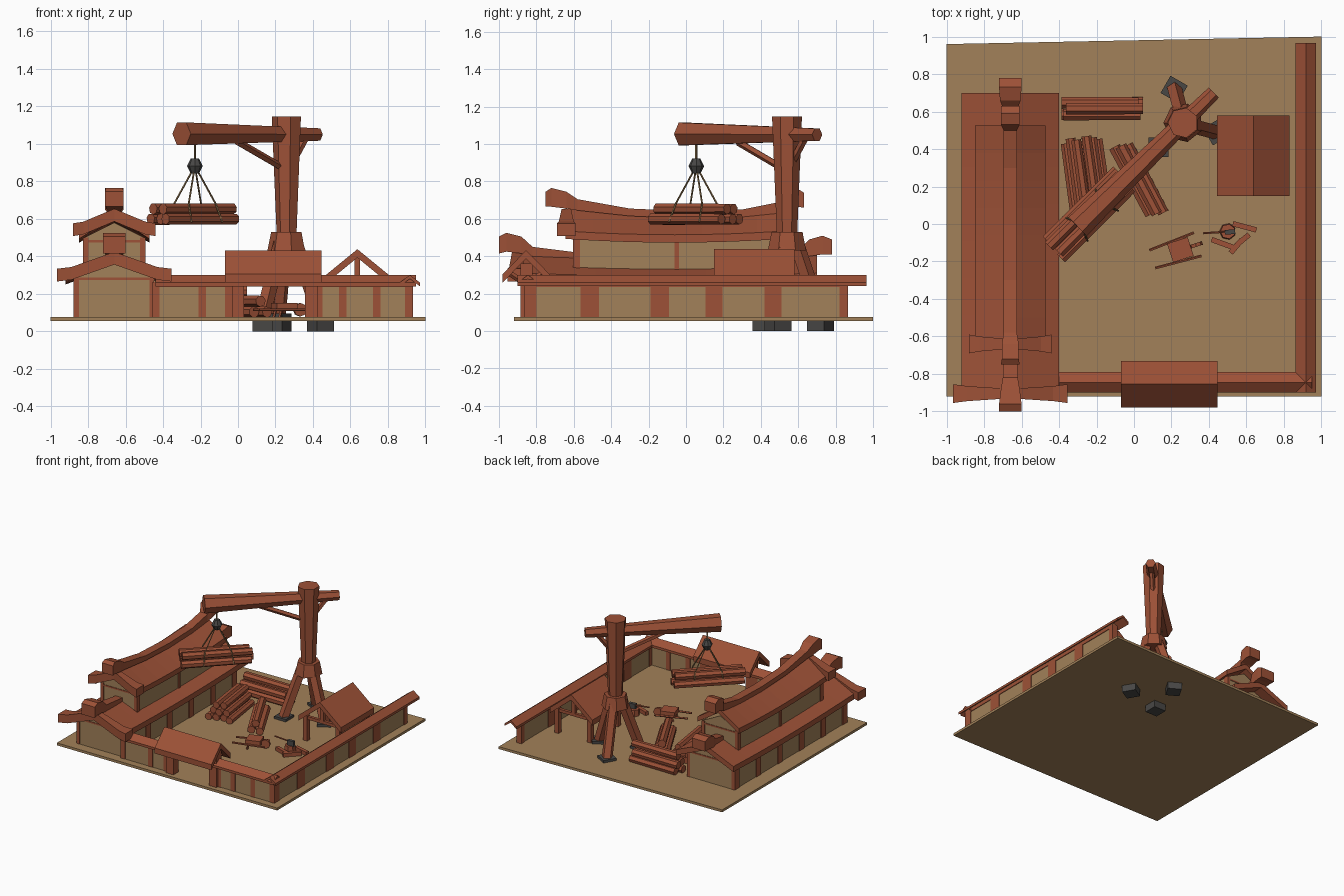
import bpy, bmesh, math
from mathutils import Vector, Matrix

if "Cube" in bpy.data.objects:
    bpy.data.objects.remove(bpy.data.objects["Cube"])


def material(name, rgb):
    m = bpy.data.materials.new(name)
    m.diffuse_color = (*rgb, 1)
    m.use_nodes = True
    m.node_tree.nodes["Principled BSDF"].inputs["Base Color"].default_value = m.diffuse_color
    return m


WOOD = material("red_brown_wood", (0.34, 0.083, 0.038))
TAN = material("sandy_tan", (0.36, 0.22, 0.10))
STONE = material("dark_stone", (0.065, 0.063, 0.06))
ROPE = material("rope", (0.27, 0.17, 0.075))
G = 0.075  # ground level


def loft(name, rings, mat):
    """Closed solid through a list of equal-length rings."""
    bm = bmesh.new()
    vs = [[bm.verts.new(p) for p in r] for r in rings]
    n = len(rings[0])
    for a, b in zip(vs, vs[1:]):
        for i in range(n):
            j = (i + 1) % n
            bm.faces.new((a[i], a[j], b[j], b[i]))
    bm.faces.new(vs[0][::-1])
    bm.faces.new(vs[-1])
    bmesh.ops.recalc_face_normals(bm, faces=bm.faces)
    me = bpy.data.meshes.new(name)
    bm.to_mesh(me)
    bm.free()
    ob = bpy.data.objects.new(name, me)
    bpy.context.collection.objects.link(ob)
    me.materials.append(mat)
    return ob


def box(name, x, y, z, mat, rot=0):
    """Box from (min, max) ranges, turned about its own centre."""
    c = Vector((sum(x) / 2, sum(y) / 2, 0))
    R = Matrix.Rotation(math.radians(rot), 3, 'Z')
    ring = [(x[0], y[0]), (x[1], y[0]), (x[1], y[1]), (x[0], y[1])]
    return loft(name, [[c + R @ (Vector((p[0], p[1], h)) - c) for p in ring] for h in z], mat)


def rod(name, p0, p1, r0, r1, mat=WOOD, n=7, spin=0):
    p0, p1 = Vector(p0), Vector(p1)
    q = (p1 - p0).to_track_quat('Z', 'Y')
    return loft(name, [[p + q @ Vector((r * math.cos(spin + k * math.tau / n), r * math.sin(spin + k * math.tau / n), 0))
                        for k in range(n)] for p, r in ((p0, r0), (p1, r1))], mat)


def roof(name, c, half, ends, ze, zr, t, axis='y', sag=0, steps=1):
    """Gable roof shell along an axis; sag lifts both ends."""
    rings = []
    for i in range(steps + 1):
        s = i / steps
        d = ends[0] + (ends[1] - ends[0]) * s
        k = sag * (2 * s - 1) ** 2
        prof = [(-half, ze - t + k / 2), (-half, ze + k / 2), (0, zr + k), (half, ze + k / 2),
                (half, ze - t + k / 2), (0, zr - t + k)]
        rings.append([(c + u, d, v) if axis == 'y' else (d, c + u, v) for u, v in prof])
    return loft(name, rings, WOOD)


def ridge(name, x, stations):
    """Beam along y; stations are y, z, half width, half height."""
    loft(name, [[(x - w, y, z - h), (x + w, y, z - h), (x + w, y, z + h), (x - w, y, z + h)]
                for y, z, w, h in stations], WOOD)


def bargeboard(name, x, y, half, z_end, z_mid):
    st = [(-half, z_end - .005, .05), (-half * .75, z_end + .004, .04), (0, z_mid, .025),
          (half * .75, z_end + .004, .04), (half, z_end - .005, .05)]
    loft(name, [[(x + u, y - w, z - .034), (x + u, y + w, z - .034), (x + u, y + w, z + .034), (x + u, y - w, z + .034)]
                for u, z, w in st], WOOD)


def hall(name, x, half, y, z0, ze, zp):
    """Walls with gable ends."""
    prof = [(-half, z0), (half, z0), (half, ze), (0, zp), (-half, ze)]
    loft(name, [[(x + u, d, v) for u, v in prof] for d in y], TAN)


# ground slab
loft("ground", [[(-1, -.92, z), (1, -.92, z), (1, 1, z), (-1, .96, z)] for z in (.055, G)], TAN)

# long two-tier hall
X = -.66
hall("lower_hall_walls", X, .212, (-.84, .62), G, .28, .37)
roof("lower_hall_roof", X, .26, (-.88, .70), .295, .39, .045, sag=.03, steps=8)
hall("upper_hall_walls", X, .16, (-.60, .50), .28, .5, .58)
roof("upper_hall_roof", X, .188, (-.645, .525), .515, .615, .042, sag=.04, steps=8)
ridge("upper_ridge", X, [(-.75, .705, .05, .04), (-.72, .715, .045, .05), (-.64, .70, .045, .045), (-.58, .675, .035, .03),
                         (-.3, .635, .035, .02), (0, .622, .035, .02), (.3, .63, .035, .02), (.5, .66, .035, .03),
                         (.53, .70, .05, .05), (.59, .715, .05, .05), (.63, .70, .05, .04)])
ridge("lower_ridge_front", X, [(-1, .46, .06, .045), (-.96, .475, .06, .05), (-.88, .46, .05, .045), (-.82, .42, .04, .03), (-.58, .40, .03, .02)])
ridge("lower_ridge_back", X, [(.48, .40, .03, .02), (.62, .42, .04, .03), (.66, .445, .055, .045), (.73, .46, .06, .05), (.78, .45, .06, .04)])
bargeboard("lower_bargeboard", X, -.905, .305, .305, .39)
bargeboard("upper_bargeboard", X, -.64, .22, .547, .62)

# painted timber on the hall walls
for s in (-1, 1):
    for k in range(6):
        y = -.81 + k * .28
        box("lower_hall_timber", (X + s * .214 - .004, X + s * .214 + .004), (y - .03, y + .03), (G, .28), WOOD)
    box("lower_hall_band", (X + s * .214 - .004, X + s * .214 + .004), (-.84, .62), (.25, .28), WOOD)
    for y in (-.585, -.05, .485):
        w = .018 if abs(y) > .1 else .012
        box("upper_hall_timber", (X + s * .162 - .004, X + s * .162 + .004), (y - w, y + w), (.3, .5), WOOD)
    for yy, xx, z, h in ((-.84, .2, (G, .28), .012), (.62, .2, (G, .28), .012), (-.6, .15, (.35, .5), .012), (.5, .15, (.35, .5), .012)):
        box("gable_corner_timber", (X + s * xx - h, X + s * xx + h), (yy - .004, yy + .004), z, WOOD)
for y, w, z in ((-.84, .21, .275), (.62, .21, .275), (-.6, .15, .475), (.5, .15, .475)):
    box("gable_band", (X - w, X + w), (y - .004, y + .004), (z, z + .012), WOOD)

# yard walls with little roofs
box("right_wall", (.895, .93), (-.86, .86), (G, .27), TAN)
for a, b in ((-.865, -.80), (-.565, -.465), (-.19, -.09), (.105, .195), (.42, .51), (.82, .865)):
    box("right_wall_post", (.89, .935), (a, b), (G, .26), WOOD)
box("right_wall_band", (.89, .935), (-.86, .86), (.236, .262), WOOD)
for a, b, posts in ((-.45, -.02, (-.44, -.19, -.05)), (.41, .93, (.43, .56, .74))):
    box("front_wall", (a, b), (-.862, -.828), (G, .27), TAN)
    box("front_wall_band", (a, b), (-.866, -.824), (.236, .262), WOOD)
    for p in posts:
        box("front_wall_post", (p - .02, p + .02), (-.866, -.824), (G, .26), WOOD)
roof("right_wall_roof", .917, .054, (-.9, .965), .26, .30, .02)
roof("front_wall_roof", -.845, .054, (-.44, .95), .26, .30, .02, axis='x')

# gatehouse
roof("gate_roof", -.855, .125, (-.07, .445), .305, .432, .045, axis='x')
for x in (0, .39):
    box("gate_post", (x - .033, x + .033), (-.885, -.82), (G, .36), WOOD)
    for s in (-1, 1):
        rod("gate_brace", (x, -.855, .25), (x, -.855 + s * .09, .31), .015, .015, n=4)

# open shed
roof("shed_roof", .637, .193, (.15, .58), .28, .438, .045)
for y in (.19, .54):
    for x in (.49, .785):
        box("shed_post", (x - .018, x + .018), (y - .018, y + .018), (G, .28), WOOD)
    box("shed_tie_beam", (.48, .795), (y - .012, y + .012), (.25, .275), WOOD)
    box("shed_king_post", (.622, .652), (y - .012, y + .012), (.26, .41), WOOD)

# crane
P = Vector((.262, .54, 0))
D = Vector((1, .985, 0)).normalized()
for a in (105, 225, 345):
    d = Vector((math.cos(math.radians(a)), math.sin(math.radians(a)), 0))
    f = P + d * .185
    box("crane_footing", (f.x - .053, f.x + .053), (f.y - .053, f.y + .053), (0, .095), STONE, rot=a - 45 if a != 225 else 0)
    rod("crane_leg", f + Vector((0, 0, .08)), P + d * .05 + Vector((0, 0, .47)), .042, .042, n=5)
rod("crane_collar", P + Vector((0, 0, .43)), P + Vector((0, 0, .53)), .105, .085)
rod("crane_mast", P + Vector((0, 0, .5)), P + Vector((0, 0, 1.147)), .055, .082)


def along(t, z):
    return P + D * t + Vector((0, 0, z))


rod("crane_boom", along(-.79, 1.054), along(.23, 1.05), .07, .038, n=6)
rod("crane_front_brace", along(-.03, .87), along(-.37, 1.01), .02, .02, n=5)
rod("crane_back_brace", along(.03, .89), along(.14, 1.035), .02, .02, n=5)

# hook and ropes
H = Vector((-.23, .055, .882))
rod("hoist_rope", H, H + Vector((0, 0, .13)), .006, .006, ROPE, 4)
rod("hook_block_lower", H - Vector((0, 0, .04)), H, .022, .042, STONE, 8)
rod("hook_block_upper", H, H + Vector((0, 0, .04)), .042, .022, STONE, 8)
N = Vector((-D.y, D.x, 0))
for s in (-1, 1):
    for r in (-1, 1):
        top = H + D * s * .1 + N * r * .055 + Vector((0, 0, -.2))
        low = H + D * s * .115 + N * r * .092 + Vector((0, 0, -.30))
        rod("sling_rope", H, top, .005, .005, ROPE, 4)
        rod("sling_rope_side", top, low, .005, .005, ROPE, 4)


def pile(name, c, angle, length, r, rows, z0):
    """Stacked logs; rows gives the count in each layer."""
    d = Vector((math.cos(math.radians(angle)), math.sin(math.radians(angle)), 0))
    n = Vector((-d.y, d.x, 0))
    for k, count in enumerate(rows):
        for i in range(count):
            o = Vector((c[0], c[1], z0 + r + k * r * 1.75)) + n * (i - (count - 1) / 2) * r * 2
            o += d * .012 * ((i * 2 + k) % 3 - 1)
            rod(name, o - d * length / 2, o + d * length / 2, r, r * .93, spin=i + k)


# logs: hanging bundle and ground piles
pile("hanging_log", (-.235, .055), 45, .53, .031, (3, 2), .568)
pile("stacked_log", (-.255, .27), 98, .37, .029, (4, 3, 2), G - .005)
pile("back_pile_log", (-.17, .615), 0, .41, .032, (2, 2, 1), G - .005)
pile("loose_log", (.025, .235), -62, .41, .033, (2, 1), G - .005)

# handcart
U = Vector((.95, .31, 0))
V = Vector((-.31, .95, 0))
C = Vector((.245, -.14, .115))
box("handcart_tray", (.19, .305), (-.19, -.085), (.11, .15), WOOD, rot=18)
for s in (-1, 1):
    rod("handcart_handle", C - U * .155 + V * s * .05, C + U * .1 + V * s * .065, .008, .008, n=5)
    rod("handcart_leg", C - U * .03 + V * s * .05, C - U * .04 + V * s * .05 - Vector((0, 0, .042)), .008, .008, n=4)
rod("handcart_wheel", C + U * .09 - V * .01, C + U * .09 + V * .01, .036, .036, n=8)

# chopping block, axe and split wood
rod("chopping_block", (.5, -.04, G - .005), (.5, -.04, .125), .045, .04)
rod("axe_handle", (.37, -.05, .165), (.52, -.04, .15), .006, .006, n=5)
box("axe_head", (.485, .54), (-.055, -.03), (.12, .165), STONE, rot=5)
for x, y, a in ((.59, -.015, -15), (.475, -.105, -20), (.545, -.12, 50), (.58, -.085, 40)):
    box("split_wood", (x - .065 + .02 * (a > 0), x + .065 - .02 * (a > 0)), (y - .014, y + .014), (G, .105), WOOD, rot=a)
